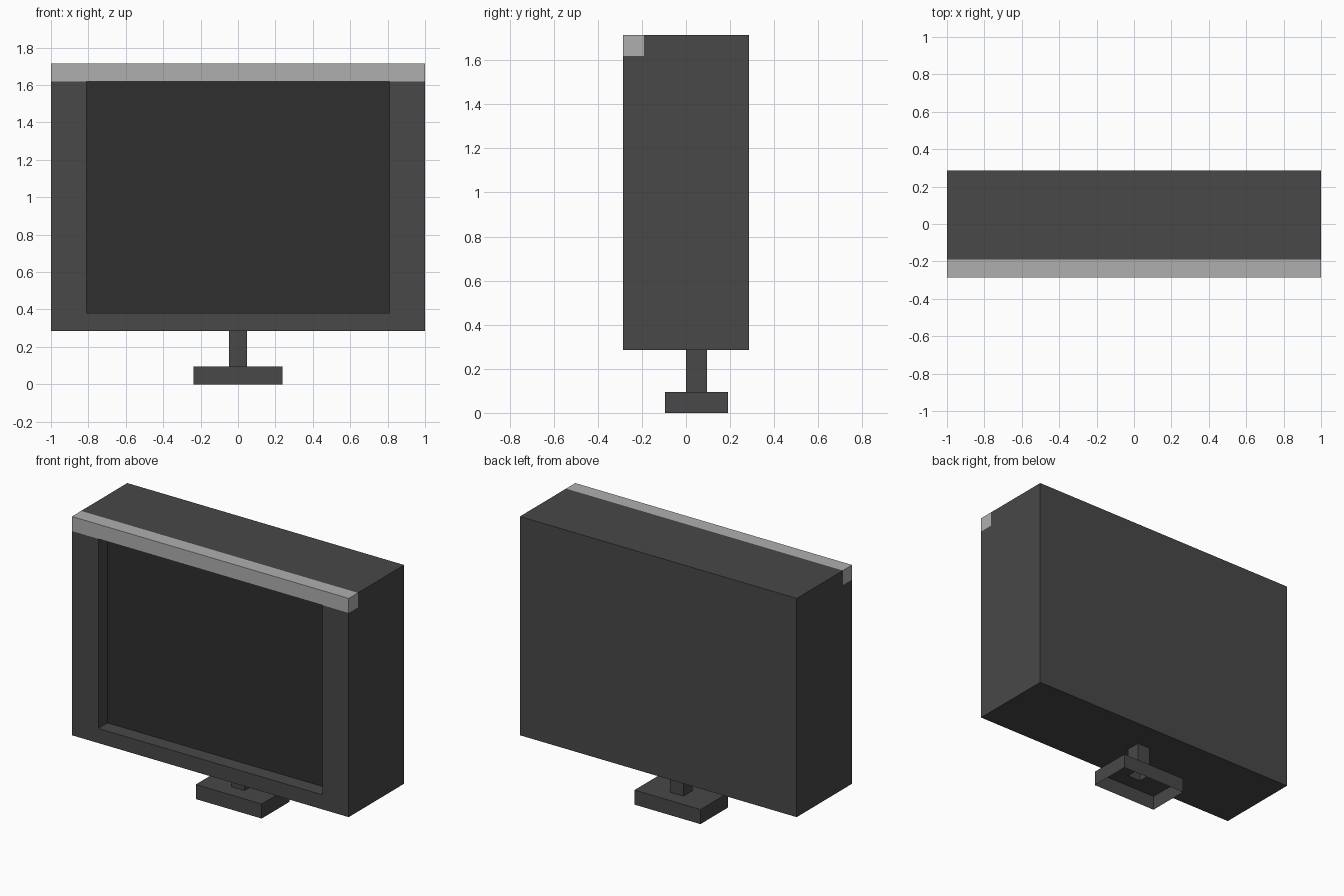
import bpy, bmesh
from mathutils import Vector

if "Cube" in bpy.data.objects:
    bpy.data.objects.remove(bpy.data.objects["Cube"])

U = 2 / 21                      # one block; the model sits on a block grid
DARK = (0.065, 0.065, 0.065, 1)
BLACK = (0.028, 0.028, 0.028, 1)
LIGHT = (0.43, 0.43, 0.43, 1)


def block(x0, x1, y0, y1, z0, z1):
    """Grid cells filling a box (upper bounds excluded)."""
    return {(x, y, z) for x in range(x0, x1)
            for y in range(y0, y1) for z in range(z0, z1)}


# Trim strip, recessed screen, casing and stand
recess = block(2, 19, -3, -2, 4, 17)
strip = block(0, 21, -3, -2, 17, 18)
screen = block(2, 19, -2, -1, 4, 17)
casing = block(0, 21, -3, 3, 3, 18) - recess - strip - screen
neck = block(10, 11, 0, 1, 1, 3)
base = block(8, 13, -1, 2, 0, 1)
solid = strip | screen | casing | neck | base


def material(name, color):
    mat = bpy.data.materials.new(name)
    mat.diffuse_color = color
    mat.use_nodes = True
    mat.node_tree.nodes["Principled BSDF"].inputs["Base Color"].default_value = mat.diffuse_color
    return mat


def part(name, cells, mat):
    """Outer skin of a part: only faces not touching another block."""
    bm = bmesh.new()
    for cell in sorted(cells):
        for axis in range(3):
            for side in (-1, 1):
                step = [0, 0, 0]
                step[axis] = side
                near = tuple(c + s for c, s in zip(cell, step))
                if near in solid or near[2] < 0:   # underside stays open
                    continue
                n = Vector(step)
                a = Vector([float(i == (axis + 1) % 3) for i in range(3)])
                b = n.cross(a)
                mid = Vector(cell) + Vector((-10, 0.5, 0.5)) + n / 2
                bm.faces.new([bm.verts.new((mid + (a * s + b * t) / 2) * U)
                              for s, t in ((-1, -1), (1, -1), (1, 1), (-1, 1))])
    bmesh.ops.remove_doubles(bm, verts=bm.verts, dist=U / 100)
    bmesh.ops.dissolve_limit(bm, angle_limit=0.01,
                             verts=bm.verts, edges=bm.edges)
    mesh = bpy.data.meshes.new(name)
    bm.to_mesh(mesh)
    bm.free()
    mesh.materials.append(mat)
    bpy.context.collection.objects.link(bpy.data.objects.new(name, mesh))


dark = material("dark_grey", DARK)
part("casing", casing, dark)
part("screen", screen, material("screen_black", BLACK))
part("top_strip", strip, material("light_grey", LIGHT))
part("stand_neck", neck, dark)
part("stand_base", base, dark)
